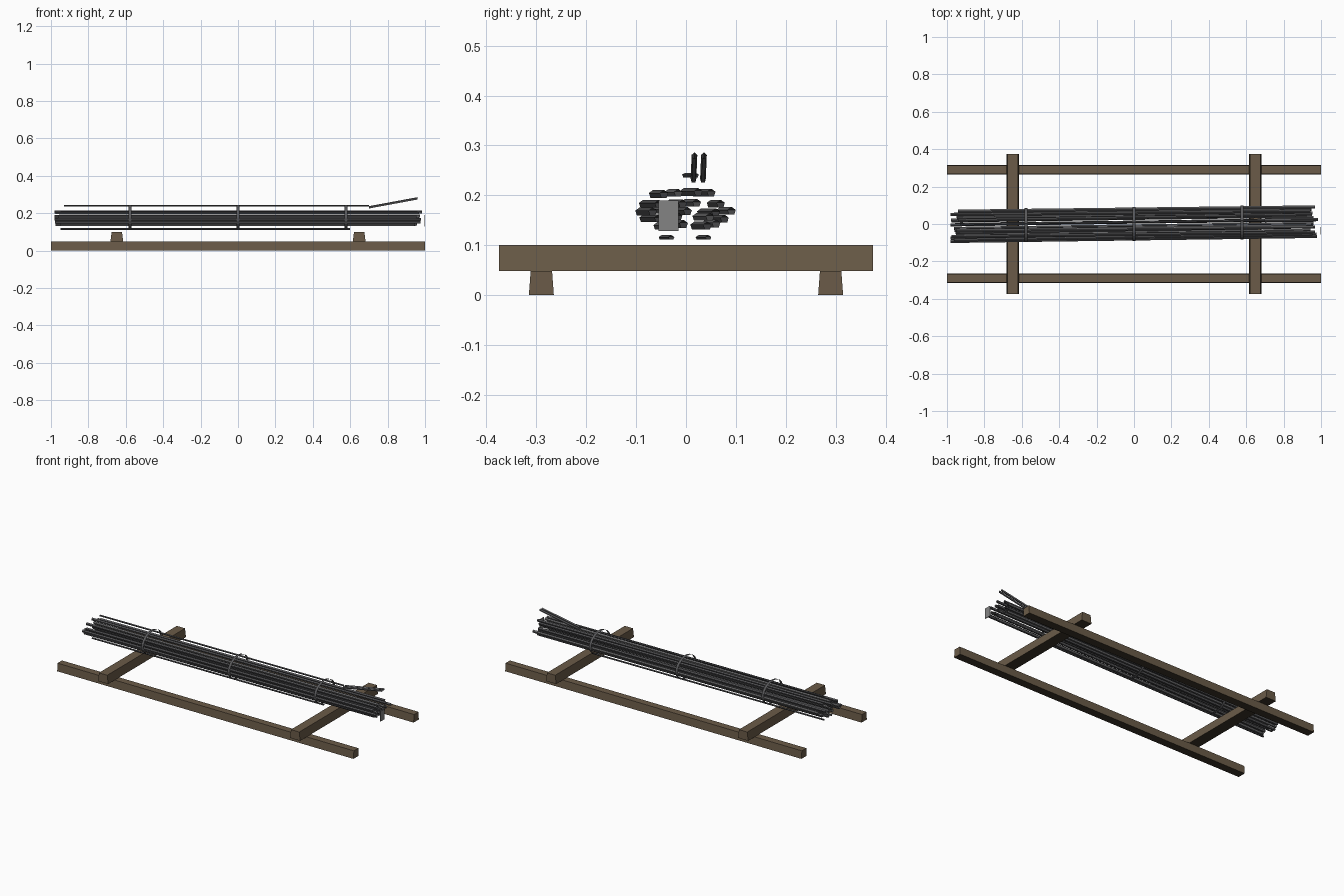
import bpy, bmesh, math, random
from mathutils import Vector

random.seed(4)
cube = bpy.data.objects.get("Cube")
if cube:
    bpy.data.objects.remove(cube)


def material(name, rgb):
    mat = bpy.data.materials.new(name)
    mat.use_nodes = True
    color = (*rgb, 1)
    mat.diffuse_color = color
    mat.node_tree.nodes["Principled BSDF"].inputs["Base Color"].default_value = color
    return mat


wood = material("brown wood", (0.145, 0.105, 0.065))
damp_wood = material("dark damp wood", (0.045, 0.034, 0.02))
dark_steel = material("dark steel", (0.085, 0.085, 0.09))
steel = material("grey steel", (0.13, 0.13, 0.135))
tie_metal = material("tie metal", (0.1, 0.1, 0.105))
tag_metal = material("pale tag metal", (0.23, 0.23, 0.23))


def finish(name, bm, *mats):
    mesh = bpy.data.meshes.new(name)
    bm.to_mesh(mesh)
    bm.free()
    for mat in mats:
        mesh.materials.append(mat)
    obj = bpy.data.objects.new(name, mesh)
    bpy.context.collection.objects.link(obj)
    return obj


def box(name, center, size, mats, taper=(1, 1)):
    """Box narrowed toward the top; the underside takes the last material."""
    bm = bmesh.new()
    bmesh.ops.create_cube(bm, size=1)
    for v in bm.verts:
        if v.co.z > 0:
            v.co.x *= taper[0]
            v.co.y *= taper[1]
        v.co = Vector(a * b for a, b in zip(v.co, size)) + Vector(center)
    bm.normal_update()
    for f in bm.faces:
        if f.normal.z < -0.5:
            f.material_index = len(mats) - 1
    return finish(name, bm, *mats)


def tube(name, start, end, ry, rz, mat, sides=5):
    """Open-ended flat-sided tube running along x, from start to end."""
    bm = bmesh.new()
    rings = []
    for p in (start, end):
        ring = []
        for i in range(sides):
            a = math.tau * i / sides + math.pi / 2
            ring.append(bm.verts.new(Vector(p) + Vector((0, ry * math.cos(a), rz * math.sin(a)))))
        rings.append(ring)
    a, b = rings
    for i in range(sides):
        j = (i + 1) % sides
        bm.faces.new((a[i], a[j], b[j], b[i]))
    return finish(name, bm, mat)


# Timber skids: two long runners carrying two cross bearers
timber = (wood, damp_wood)
for side, s in (("front", -1), ("back", 1)):
    box(side + "_runner", (0, s * 0.29, 0.024), (2, 0.05, 0.048), timber, (1, 0.86))
for side, s in (("right", -1), ("left", 1)):
    box(side + "_bearer", (s * 0.648, 0, 0.074), (0.068, 0.75, 0.052), timber, (0.82, 1))

# Bundle of bars, in rows from bottom to top, each drifting slightly toward +y
SLOPE = 0.013
rows = [
    (0.140, (-0.045, -0.02, 0.03, 0.05)),
    (0.155, (-0.07, -0.03, 0.035, 0.065)),
    (0.168, (-0.08, -0.058, -0.01, 0.045, 0.08)),
    (0.184, (-0.07, -0.02, 0.01, 0.06)),
    (0.203, (-0.055, -0.025, 0.01, 0.035)),
]
count = 0
for row_z, ys in rows:
    for y in ys:
        x0 = -random.uniform(0.94, 0.985)
        x1 = random.uniform(0.94, 0.985)
        drift = SLOPE + random.uniform(-0.003, 0.004)
        z = row_z + random.uniform(-0.003, 0.003)
        tube("bar_%02d" % count, (x0, y + drift * x0, z), (x1, y + drift * x1, z),
             0.0085, 0.0085, steel if count % 3 == 0 else dark_steel)
        count += 1

# Shorter bars under the bundle
for name, y in (("front_low_bar", -0.037), ("back_low_bar", 0.037)):
    tube(name, (-0.95, y - 0.012, 0.115), (0.6, y + 0.008, 0.115), 0.006, 0.005, dark_steel)

# Top bar, and the two sprung ends above it
tube("top_bar", (-0.93, -0.002, 0.24), (0.7, 0.02, 0.24), 0.006, 0.005, dark_steel)
for name, y in (("front_sprung_end", 0.016), ("back_sprung_end", 0.035)):
    tube(name, (0.7, y - 0.001, 0.231), (0.96, y + 0.001, 0.279), 0.006, 0.007, steel)

# Thin strap ties around the bundle
for name, x in (("right_tie", -0.577), ("middle_tie", 0), ("left_tie", 0.577)):
    y = SLOPE * x + 0.001
    tube(name, (x - 0.008, y, 0.177), (x + 0.008, y, 0.177), 0.091, 0.067, tie_metal, 24)

# Hanging tag at the left end
box("tag", (0.998, -0.035, 0.159), (0.004, 0.04, 0.062), (tag_metal,))
